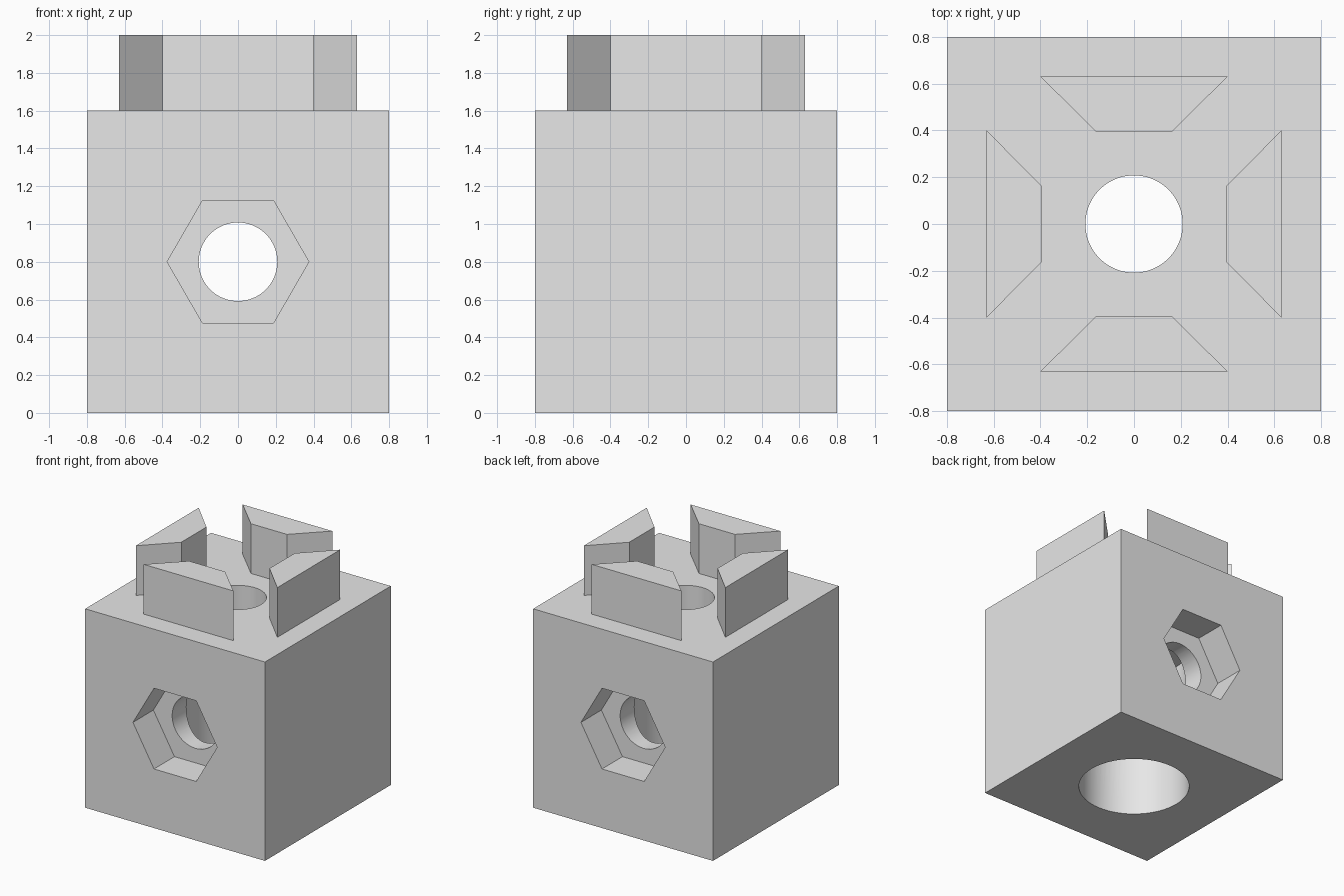
import bpy, math
from mathutils import Matrix

# Remove the default cube
old = bpy.data.objects.get("Cube")
if old:
    bpy.data.objects.remove(old, do_unlink=True)

# Single grey material
grey = bpy.data.materials.new("plain_grey")
grey.use_nodes = True
colour = (0.8, 0.8, 0.8, 1.0)
grey.diffuse_color = colour
for node in grey.node_tree.nodes:
    if node.type == 'BSDF_PRINCIPLED':
        node.inputs["Base Color"].default_value = colour

HALF, BLOCK_TOP, TOP = 0.8, 1.6, 2.0
PORT_Z, HOLE_R, BORE_R, NUT_R = 0.8, 0.208, 0.417, 0.375
BORE_TOP, NUT_DEPTH = 1.2, 0.26


def prism(name, outline, low, high):
    """Extrude a 2D outline (counter-clockwise) from low to high along z."""
    n = len(outline)
    verts = [(x, y, z) for z in (low, high) for x, y in outline]
    faces = [tuple(reversed(range(n))), tuple(range(n, 2 * n))]
    faces += [(i, (i + 1) % n, (i + 1) % n + n, i + n) for i in range(n)]
    mesh = bpy.data.meshes.new(name)
    mesh.from_pydata(verts, [], faces)
    mesh.materials.append(grey)
    obj = bpy.data.objects.new(name, mesh)
    bpy.context.collection.objects.link(obj)
    return obj


def ring(radius, sides):
    return [(radius * math.cos(math.tau * i / sides),
             radius * math.sin(math.tau * i / sides)) for i in range(sides)]


def cut(target, cutter):
    """Subtract the cutter for good, then discard it."""
    cutter.hide_render = True
    mod = target.modifiers.new("cut", 'BOOLEAN')
    mod.operation, mod.solver, mod.object = 'DIFFERENCE', 'EXACT', cutter
    bpy.ops.object.select_all(action='DESELECT')
    bpy.context.view_layer.objects.active = target
    target.select_set(True)
    bpy.ops.object.modifier_apply(modifier=mod.name)
    bpy.data.objects.remove(cutter, do_unlink=True)


# Main block
square = [(-HALF, -HALF), (HALF, -HALF), (HALF, HALF), (-HALF, HALF)]
block = prism("block", square, 0, BLOCK_TOP)

# Wide bore from below, narrow hole through the top
cut(block, prism("bore_cutter", ring(BORE_R, 64), -0.1, BORE_TOP))
cut(block, prism("top_hole_cutter", ring(HOLE_R, 64), 1.0, BLOCK_TOP + 0.1))

# Cross hole from front to back, with a hexagonal nut pocket at each end
lay_down = Matrix.Translation((0, 0, PORT_Z)) @ Matrix.Rotation(math.pi / 2, 4, 'X')
spans = [("cross_hole_cutter", HOLE_R, 64, -0.9, 0.9),
         ("front_pocket_cutter", NUT_R, 6, HALF - NUT_DEPTH, 0.9),
         ("back_pocket_cutter", NUT_R, 6, -0.9, NUT_DEPTH - HALF)]
for name, radius, sides, low, high in spans:
    cutter = prism(name, ring(radius, sides), low, high)
    cutter.data.transform(lay_down)
    cut(block, cutter)

bpy.ops.object.shade_smooth_by_angle(angle=math.radians(25))

# Four tapered lugs around the top hole
lug_outline = [(-0.4, -0.63), (0.4, -0.63), (0.16, -0.393), (-0.16, -0.393)]
for i, side in enumerate(("front", "left", "back", "right")):
    lug = prism(side + "_lug", lug_outline, BLOCK_TOP, TOP)
    lug.data.transform(Matrix.Rotation(i * math.pi / 2, 4, 'Z'))
